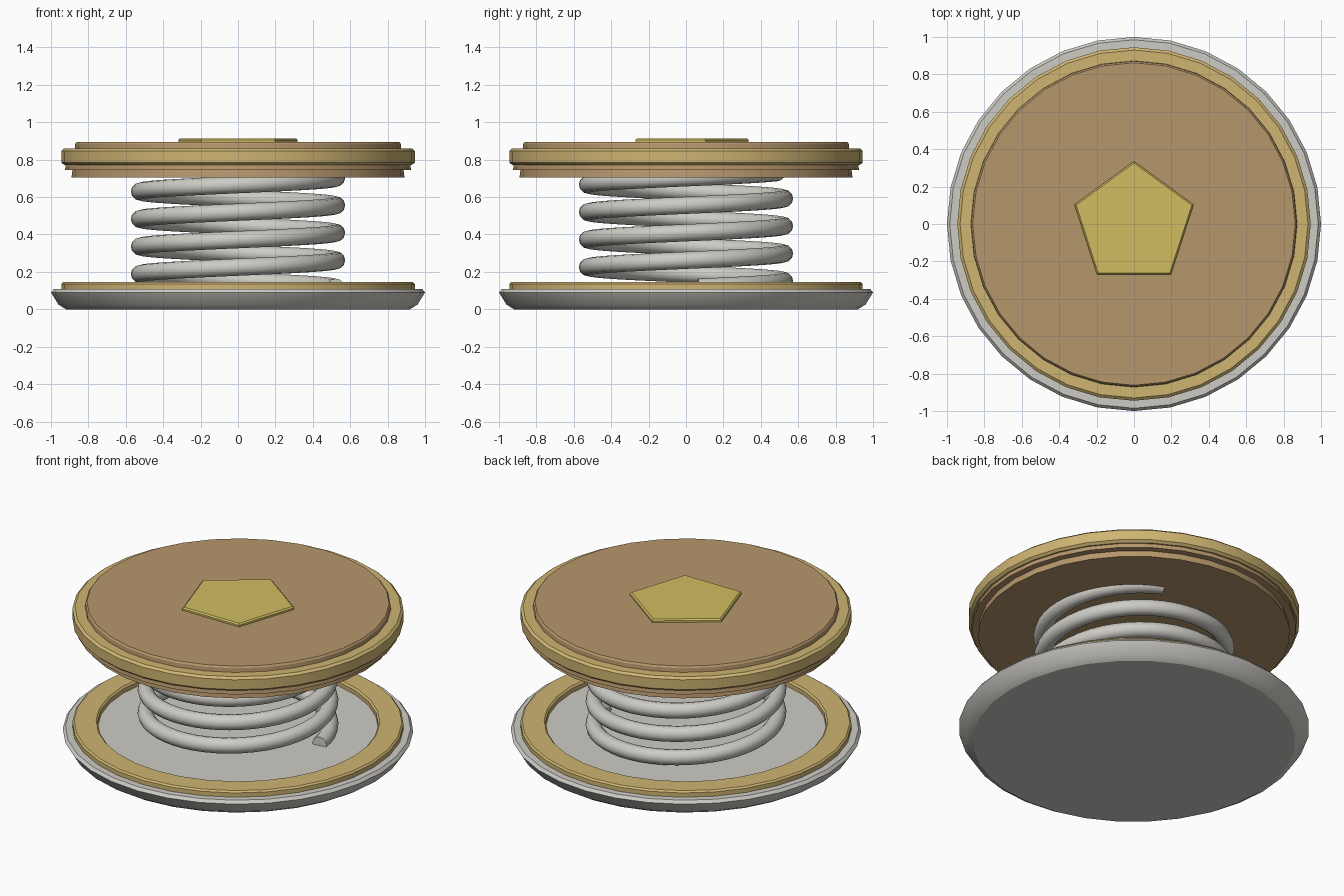
import bpy, bmesh
from math import cos, sin, pi, radians
from mathutils import Vector

cube = bpy.data.objects.get("Cube")
if cube:
    bpy.data.objects.remove(cube, do_unlink=True)


def material(name, rgb):
    mat = bpy.data.materials.new(name)
    mat.use_nodes = True
    mat.diffuse_color = (*rgb, 1)
    mat.node_tree.nodes["Principled BSDF"].inputs["Base Color"].default_value = (*rgb, 1)
    return mat


steel = material("steel", (0.61, 0.60, 0.56))
brass = material("brass", (0.62, 0.46, 0.17))
gold = material("gold", (0.63, 0.51, 0.12))
copper = material("copper_brown", (0.47, 0.31, 0.15))


def finish(name, bm, mat, angle=30):
    bmesh.ops.recalc_face_normals(bm, faces=bm.faces)
    mesh = bpy.data.meshes.new(name)
    bm.to_mesh(mesh)
    bm.free()
    mesh.materials.append(mat)
    obj = bpy.data.objects.new(name, mesh)
    bpy.context.collection.objects.link(obj)
    bpy.ops.object.select_all(action="DESELECT")
    obj.select_set(True)
    bpy.context.view_layer.objects.active = obj
    bpy.ops.object.shade_smooth_by_angle(angle=radians(angle))
    return obj


def lathe(name, profile, mat, closed=False, sides=32):
    """Turn a (radius, z) profile around the z axis."""
    bm = bmesh.new()
    verts = [bm.verts.new((r, 0, z)) for r, z in profile]
    pairs = list(zip(verts, verts[1:]))
    if closed:
        pairs.append((verts[-1], verts[0]))
    edges = [bm.edges.new(p) for p in pairs]
    bmesh.ops.spin(bm, geom=verts + edges, cent=(0, 0, 0), axis=(0, 0, 1),
                   angle=2 * pi, steps=sides, use_merge=False)
    bmesh.ops.remove_doubles(bm, verts=bm.verts, dist=0.0005)
    return finish(name, bm, mat)


# Base plate with its slanted rim, and the brass ring lying on it
lathe("base_plate", [(0, 0), (0.92, 0), (0.96, 0.025), (1, 0.09),
                     (0.985, 0.108), (0, 0.108)], steel)
lathe("base_ring", [(0.8, 0.1), (0.945, 0.1), (0.945, 0.135), (0.935, 0.145),
                    (0.81, 0.145), (0.8, 0.135)], brass, closed=True)

# Stepped top plate and the brass band around it
lathe("top_plate", [(0, 0.705), (0.89, 0.705), (0.885, 0.745), (0.925, 0.745),
                    (0.92, 0.78), (0.88, 0.78), (0.87, 0.885), (0.862, 0.895),
                    (0, 0.895)], copper)
lathe("top_band", [(0.865, 0.772), (0.93, 0.772), (0.945, 0.785), (0.945, 0.847),
                   (0.93, 0.86), (0.865, 0.86)], brass, closed=True)

# Five-sided emblem plate with a bevelled edge, one corner to the back
bm = bmesh.new()


def pentagon(radius, z):
    corners = [radians(90 + 72 * i) for i in range(5)]
    return [bm.verts.new((radius * cos(a), radius * sin(a), z)) for a in corners]


layers = [pentagon(0.335, 0.89), pentagon(0.335, 0.906), pentagon(0.325, 0.914)]
for low, high in zip(layers, layers[1:]):
    for i in range(5):
        j = (i + 1) % 5
        bm.faces.new((low[i], low[j], high[j], high[i]))
bm.faces.new(layers[0])
bm.faces.new(layers[-1])
finish("pentagon_plate", bm, gold, 20)

# Coil spring: a round tube swept up a helix
COIL, TUBE, PITCH, SIDES, STEPS = 0.527, 0.046, 0.147, 12, 200
START, END = radians(7), radians(4 * 360 + 68)
bm = bmesh.new()
rings = []
for s in range(STEPS + 1):
    a = START + (END - START) * s / STEPS
    out = Vector((cos(a), sin(a), 0))
    centre = out * COIL + Vector((0, 0, 0.115 + PITCH * a / (2 * pi)))
    up = Vector((0, 0, 1))
    rings.append([bm.verts.new(centre + TUBE * (out * cos(t) + up * sin(t)))
                  for t in (2 * pi * k / SIDES for k in range(SIDES))])
for low, high in zip(rings, rings[1:]):
    for i in range(SIDES):
        j = (i + 1) % SIDES
        bm.faces.new((low[i], low[j], high[j], high[i]))
bm.faces.new(rings[0])
bm.faces.new(rings[-1])
finish("coil_spring", bm, steel, 40)
